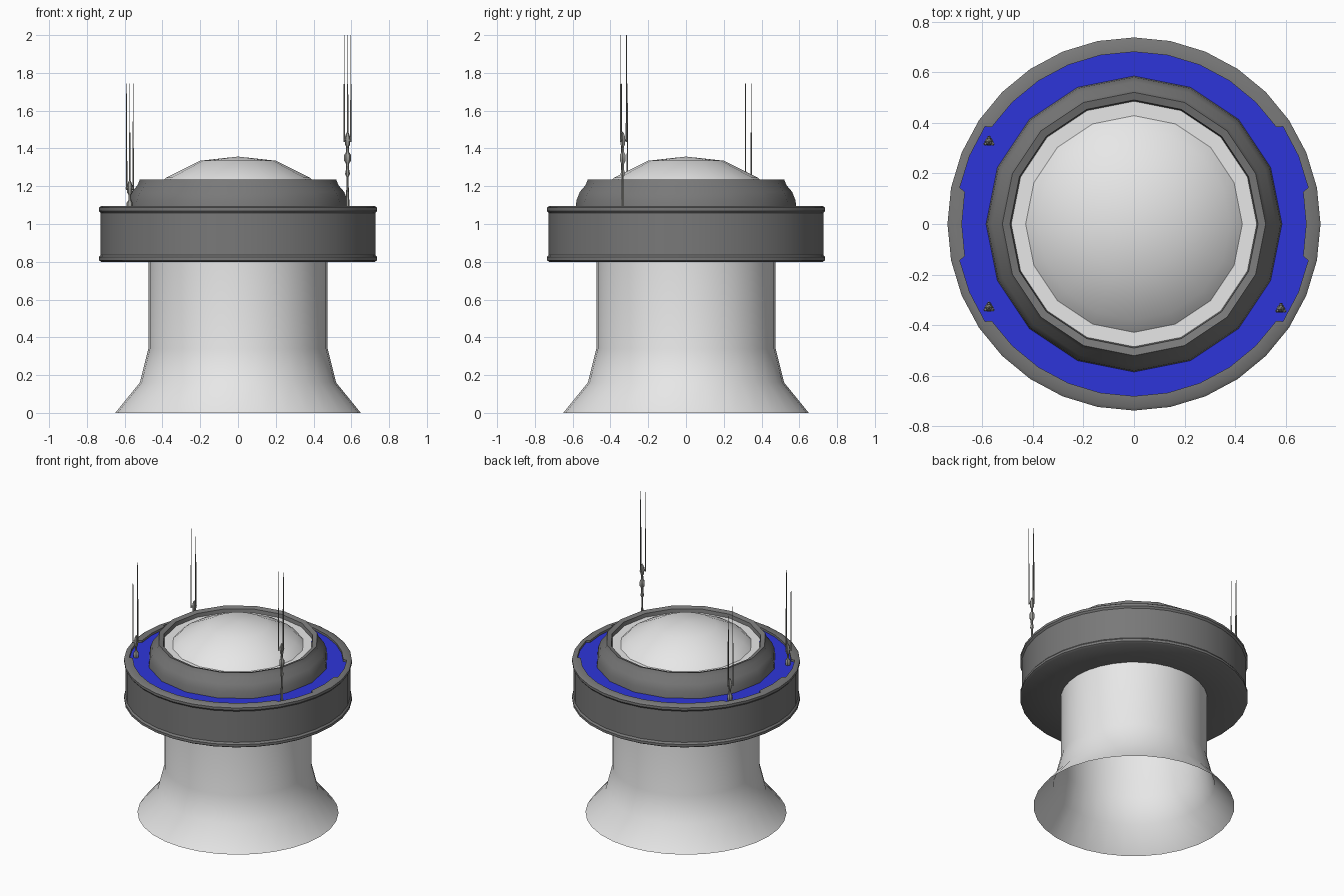
import bpy, bmesh, math
from mathutils import Vector

if "Cube" in bpy.data.objects:
    bpy.data.objects.remove(bpy.data.objects["Cube"])


def material(name, rgb):
    m = bpy.data.materials.new(name)
    m.diffuse_color = (*rgb, 1)
    m.use_nodes = True
    m.node_tree.nodes["Principled BSDF"].inputs["Base Color"].default_value = m.diffuse_color
    return m


LIGHT = material("light grey", (0.8, 0.8, 0.8))
DARK = material("dark grey", (0.19, 0.19, 0.19))
BLUE = material("blue", (0.027, 0.036, 0.7))
STEEL = material("antenna grey", (0.33, 0.33, 0.31))


def finish(bm, name, mat, angle=35):
    bmesh.ops.remove_doubles(bm, verts=bm.verts, dist=1e-5)
    bmesh.ops.recalc_face_normals(bm, faces=bm.faces)
    me = bpy.data.meshes.new(name)
    bm.to_mesh(me)
    bm.free()
    ob = bpy.data.objects.new(name, me)
    bpy.context.collection.objects.link(ob)
    me.materials.append(mat)
    bpy.ops.object.select_all(action='DESELECT')
    ob.select_set(True)
    bpy.context.view_layer.objects.active = ob
    bpy.ops.object.shade_smooth_by_angle(angle=math.radians(angle))
    return ob


def bridge(bm, rings):
    for a, b in zip(rings, rings[1:]):
        n = len(a)
        for i in range(n):
            j = (i + 1) % n
            bm.faces.new((a[i], a[j], b[j], b[i]))


def ring(bm, r, z, n, centre=(0, 0)):
    return [bm.verts.new((centre[0] + r * math.cos(2 * math.pi * i / n),
                          centre[1] + r * math.sin(2 * math.pi * i / n), z)) for i in range(n)]


def lathe(name, profile, n, mat, angle=35):
    bm = bmesh.new()
    bridge(bm, [ring(bm, r, z, n) for r, z in profile])
    return finish(bm, name, mat, angle)


# flared shaft, open underneath
lathe("flared_shaft", [(0.65, 0), (0.52, 0.16), (0.475, 0.34), (0.475, 0.82)], 32, LIGHT)

# domed cap with its flat border
lathe("dome", [(0.485, 1.2), (0.428, 1.2), (0.38, 1.245), (0.2, 1.335), (0, 1.357)], 16, LIGHT, 40)

# rounded collar around the dome
lathe("collar", [(0.485, 1.195), (0.49, 1.225), (0.52, 1.235), (0.532, 1.205),
                 (0.562, 1.17), (0.58, 1.125), (0.585, 1.075)], 16, DARK, 50)

# blue deck between collar and ring
lathe("deck", [(0.5, 1.08), (0.715, 1.08)], 32, BLUE)

# big ring with lips; its inner edge is stepped back in four places
OUTER = [(0.47, 0.8), (0.725, 0.8), (0.737, 0.808), (0.737, 0.825), (0.727, 0.837),
         (0.727, 1.058), (0.737, 1.07), (0.737, 1.087), (0.725, 1.095)]
slots = []  # (outer angle, inner angle, inner radius) in degrees
for k in range(32):
    a = k * 11.25
    fold = abs((a + 90) % 180 - 90)      # angle from the x axis
    if k in (1, 3, 13, 15, 17, 19, 29, 31):
        for s in (-1, 1):
            f = abs((a + s + 90) % 180 - 90)
            slots.append((a, a + 0.6 * s, 0.703 if 11.25 < f < 33.75 else 0.68))
    else:
        slots.append((a, a, 0.703 if 11.25 < fold < 33.75 else 0.68))


def polar(r, deg, z):
    t = math.radians(deg)
    return (r * math.cos(t), r * math.sin(t), z)


bm = bmesh.new()
rings = [[bm.verts.new(polar(r, s[0], z)) for s in slots] for r, z in OUTER]
rings += [[bm.verts.new(polar(s[2], s[1], z)) for s in slots] for z in (1.095, 1.07)]
bridge(bm, rings)
bmesh.ops.dissolve_degenerate(bm, dist=1e-5, edges=bm.edges)
finish(bm, "outer_ring", DARK)


# three-pronged antennas: the same part, two of them sunk deeper into the ring
def rod(bm, p, q, r1, r2, n=5):
    p, q = Vector(p), Vector(q)
    rot = Vector((0, 0, 1)).rotation_difference(q - p)
    rs = []
    for c, r in ((p, 0), (p, r1), (q, r2), (q, 0)):
        rs.append([bm.verts.new(c + rot @ Vector(polar(r, 360 * i / n, 0))) for i in range(n)])
    bridge(bm, rs)


bm = bmesh.new()
post = [(0, 1.08), (0.009, 1.08), (0.009, 1.13), (0.006, 1.2), (0.006, 1.25), (0.013, 1.265), (0.008, 1.29),
        (0.009, 1.32), (0.018, 1.335), (0.018, 1.365), (0.008, 1.38), (0.007, 1.41),
        (0.014, 1.42), (0.014, 1.46), (0.007, 1.48), (0, 1.49)]
bridge(bm, [ring(bm, r, z, 6) for r, z in post])
for deg in (90, 210, 330):
    rod(bm, (0, 0, 1.445), polar(0.022, deg, 1.445), 0.007, 0.006)
    rod(bm, polar(0.02, deg, 1.435), polar(0.02, deg, 1.74), 0.0045, 0.0035)
    rod(bm, polar(0.02, deg, 1.74), polar(0.02, deg, 2.0), 0.002, 0.0015)
first = finish(bm, "tall_antenna", STEEL, 50)
first.location = (0.58, -0.335, 0)
for name, y in (("front_short_antenna", -0.33), ("back_short_antenna", 0.325)):
    ob = bpy.data.objects.new(name, first.data)
    bpy.context.collection.objects.link(ob)
    ob.location = (-0.573, y, -0.255)
